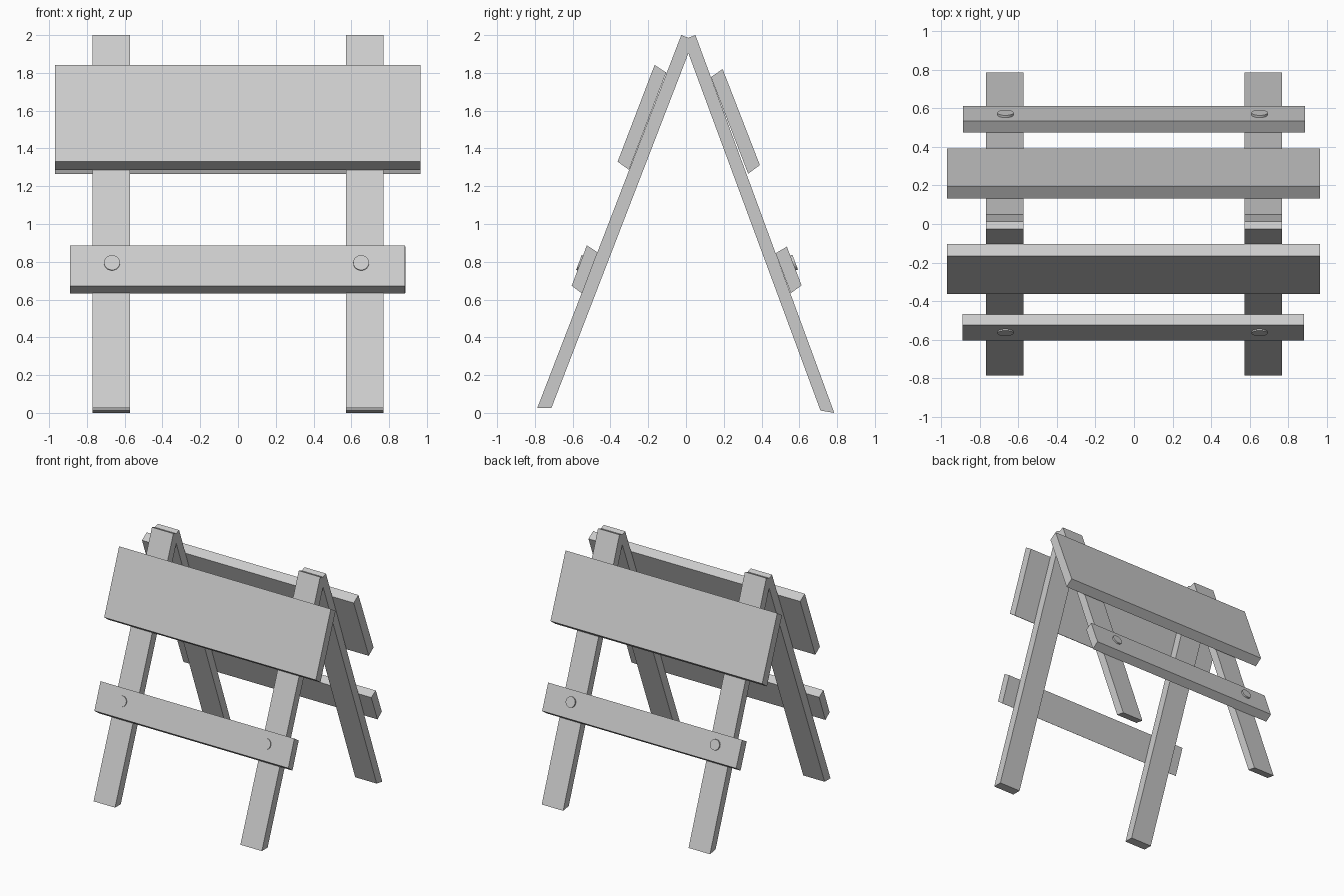
import bpy, bmesh
from mathutils import Vector

if "Cube" in bpy.data.objects:
    bpy.data.objects.remove(bpy.data.objects["Cube"])


def prism(name, x0, x1, profile):
    """Extrude a (y, z) profile along x from x0 to x1."""
    bm = bmesh.new()
    face = bm.faces.new([bm.verts.new((x0, y, z)) for y, z in profile])
    ext = bmesh.ops.extrude_face_region(bm, geom=[face])
    verts = [g for g in ext["geom"] if isinstance(g, bmesh.types.BMVert)]
    bmesh.ops.translate(bm, verts=verts, vec=(x1 - x0, 0, 0))
    bmesh.ops.recalc_face_normals(bm, faces=bm.faces)
    mesh = bpy.data.meshes.new(name)
    bm.to_mesh(mesh)
    bm.free()
    ob = bpy.data.objects.new(name, mesh)
    bpy.context.collection.objects.link(ob)
    return ob


def bolt(name, x, y, z, normal, depth=0.03):
    """Round bolt head whose outer face is centred at (x, y, z)."""
    n = Vector(normal).normalized()
    bpy.ops.mesh.primitive_cylinder_add(
        vertices=24, radius=0.042, depth=depth,
        location=Vector((x, y, z)) - n * depth / 2,
        rotation=n.to_track_quat('Z', 'Y').to_euler())
    ob = bpy.context.object
    ob.name = name
    bpy.ops.object.shade_smooth_by_angle()


# Side profiles (y, z) of the two leaning frames
front_leg = [(-0.787, 0.027), (-0.712, 0.027), (0.04, 1.975), (-0.025, 2.0)]
back_leg = [(0.785, 0.0), (0.712, 0.012), (-0.014, 1.976), (0.05, 2.0)]
front_panel = [(-0.166, 1.842), (-0.105, 1.802), (-0.302, 1.287), (-0.362, 1.33)]
back_panel = [(0.194, 1.82), (0.132, 1.778), (0.329, 1.266), (0.391, 1.312)]
front_rail = [(-0.525, 0.887), (-0.468, 0.85), (-0.55, 0.632), (-0.605, 0.673)]
back_rail = [(0.534, 0.88), (0.474, 0.845), (0.555, 0.634), (0.612, 0.675)]

# Legs
for side, x0 in (("left", -0.769), ("right", 0.573)):
    prism(f"front_leg_{side}", x0, x0 + 0.196, front_leg)
    prism(f"back_leg_{side}", x0, x0 + 0.196, back_leg)

# Wide upper panels and narrow lower rails
prism("front_panel", -0.97, 0.965, front_panel)
prism("back_panel", -0.97, 0.965, back_panel)
prism("front_rail", -0.889, 0.883, front_rail)
prism("back_rail", -0.887, 0.886, back_rail)

# Bolt heads on the rails
for side, x in (("left", -0.667), ("right", 0.652)):
    bolt(f"front_bolt_{side}", x, -0.567, 0.796, (0, -0.937, 0.35))
    bolt(f"back_bolt_{side}", x, 0.578, 0.798, (0, 0.937, 0.35))
